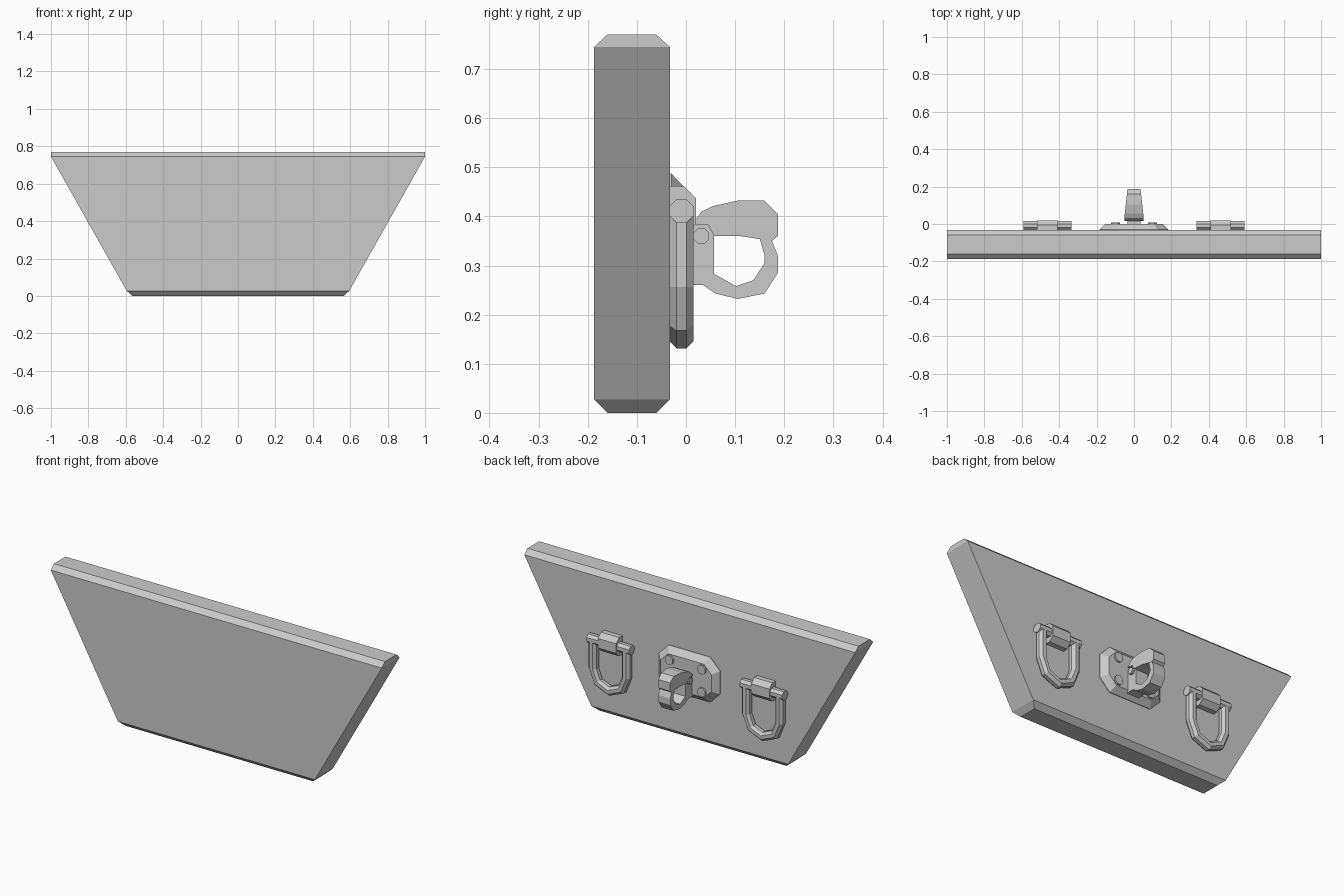
import bpy, bmesh
from math import sin, cos, pi
from mathutils import Vector

if "Cube" in bpy.data.objects:
    bpy.data.objects.remove(bpy.data.objects["Cube"])


def make(name, rings):
    """Solid skinned through equal-length loops of points, capped at both ends."""
    bm = bmesh.new()
    loops = [[bm.verts.new(p) for p in ring] for ring in rings]
    n = len(loops[0])
    for a, b in zip(loops, loops[1:]):
        for i in range(n):
            j = (i + 1) % n
            bm.faces.new((a[i], a[j], b[j], b[i]))
    bm.faces.new(loops[0])
    bm.faces.new(loops[-1])
    bmesh.ops.recalc_face_normals(bm, faces=bm.faces)
    me = bpy.data.meshes.new(name)
    bm.to_mesh(me)
    bm.free()
    ob = bpy.data.objects.new(name, me)
    bpy.context.collection.objects.link(ob)
    return ob


def side_prism(name, profile, half, cx=0.0):
    """Extrude a (y, z) profile along x; half is a width or a function of y."""
    w = half if callable(half) else (lambda y: half)
    return make(name, [[(cx + s * w(y), y, z) for y, z in profile] for s in (-1, 1)])


def octagon(r):
    """Octagon with flats on the axes, r = half the distance across flats."""
    k = r / cos(pi / 8)
    return [(k * cos(pi / 8 + i * pi / 4), k * sin(pi / 8 + i * pi / 4)) for i in range(8)]


def cut_rect(hx, hz, c, y, cz):
    """Rectangle with cut corners, standing at depth y."""
    q = [(hx, hz - c), (hx - c, hz), (c - hx, hz), (-hx, hz - c),
         (-hx, c - hz), (c - hx, -hz), (hx - c, -hz), (hx, c - hz)]
    return [(x, y, cz + z) for x, z in q]


# Tapered board with chamfered long edges: (z, half width, front y, back y)
rows = [(0, .565, -.16, -.06), (.027, .595, -.187, -.033),
        (.745, 1, -.187, -.033), (.77, 1, -.16, -.06)]
make("board", [[(-w, f, z), (w, f, z), (w, b, z), (-w, b, z)] for z, w, f, b in rows])

# Mounting plate with sloped rim, and four bolts
PZ = .364
make("mount_plate", [cut_rect(.185, .123, .06, -.035, PZ),
                     cut_rect(.185, .123, .06, -.03, PZ),
                     cut_rect(.153, .092, .045, 0, PZ)])
for sx in (-1, 1):
    for sz in (-1, 1):
        make("plate_bolt", [[(sx * .098 + u, y, PZ + sz * .062 + v) for u, v in octagon(.024)]
                            for y in (-.01, .009)])

# Lower hook jaw with its base block
side_prism("hook_jaw", [
    (-.01, .26), (.035, .26), (.06, .243), (.105, .232), (.16, .243), (.187, .285),
    (.187, .32), (.175, .35), (.15, .355), (.16, .32), (.16, .305), (.137, .27),
    (.102, .258), (.057, .283), (.057, .36), (.045, .385), (-.01, .385)], .036)

# Upper latch, narrowing toward its tip
side_prism("hook_latch", [
    (.015, .383), (.018, .392), (.032, .41), (.055, .421), (.105, .432), (.16, .432),
    (.187, .405), (.187, .36), (.175, .35), (.11, .36), (.057, .36), (.045, .383)],
    lambda y: .05 - .015 * max(0, y - .05) / .137)

# Pivot pin of the latch
side_prism("hook_pivot", [(.031 + u, .36 + v) for u, v in octagon(.016)], .05)

# Lashing rings on both sides: hinge pin, D-shaped ring and folded clip
RY, RZ, R = -.009, .411, .101
for cx in (-.463, .463):
    side_prism("ring_pin", [(RY + u, RZ + v) for u, v in octagon(.024)], .129, cx)
    side_prism("ring_clip", [(-.035, .462), (-.005, .462), (.02, .437),
                             (.02, .385), (-.005, .36), (-.035, .36)], .055, cx)
    stations = [(0, RZ)] + [(i * pi / 4, .256) for i in range(5)] + [(pi, RZ)]
    make("lashing_ring", [[(cx + (R + u) * cos(a), RY + v, z - (R + u) * sin(a))
                           for u, v in octagon(.0238)] for a, z in stations])
